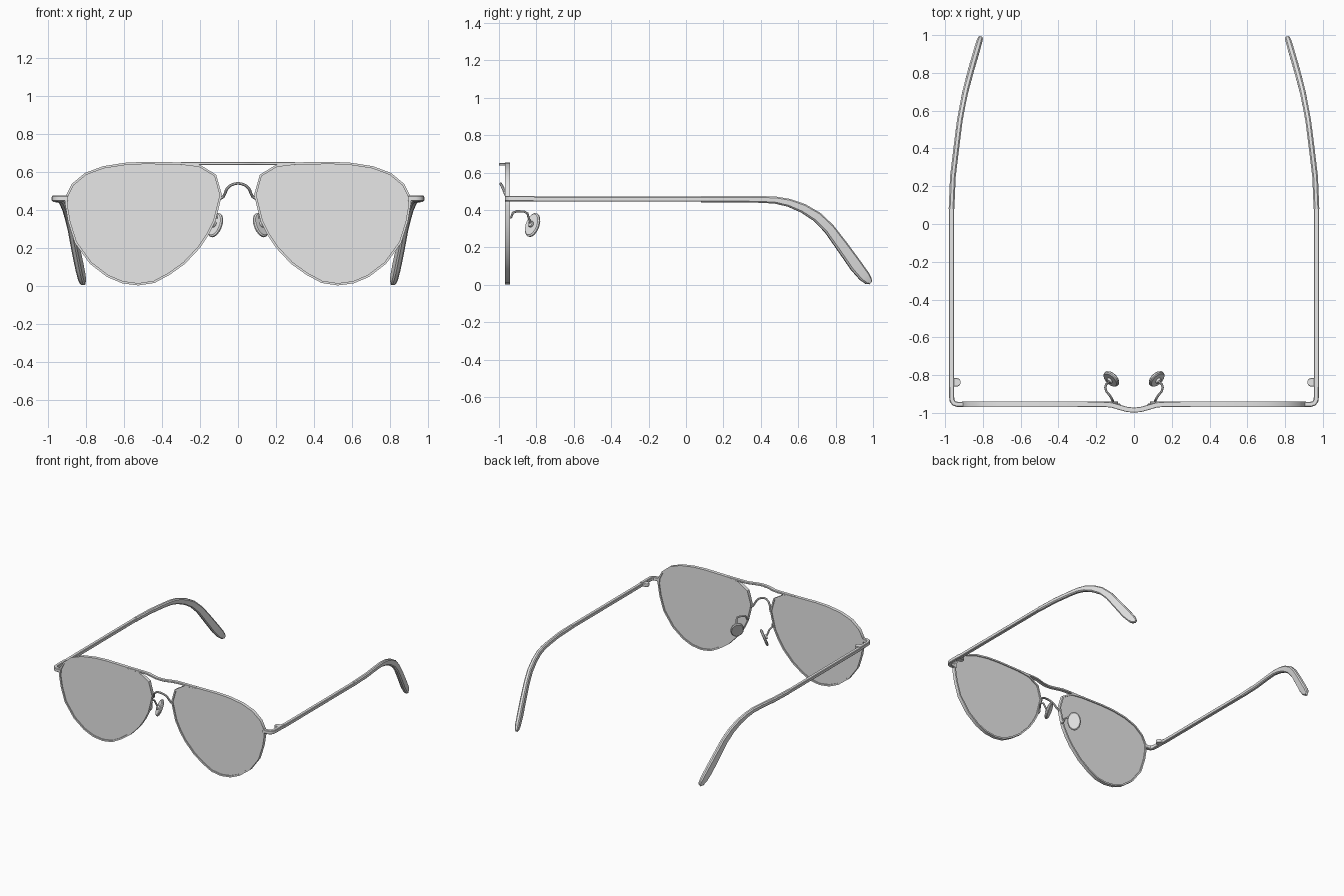
import bpy, bmesh, math
from mathutils import Vector, Matrix

if "Cube" in bpy.data.objects:
    bpy.data.objects.remove(bpy.data.objects["Cube"])

grey = bpy.data.materials.new("plain_grey")
grey.use_nodes = True
grey.diffuse_color = (0.8, 0.8, 0.8, 1)
grey.node_tree.nodes["Principled BSDF"].inputs["Base Color"].default_value = (0.8, 0.8, 0.8, 1)


def finish(name, bm, smooth=True):
    bmesh.ops.recalc_face_normals(bm, faces=bm.faces[:])
    mesh = bpy.data.meshes.new(name)
    bm.to_mesh(mesh)
    bm.free()
    mesh.materials.append(grey)
    ob = bpy.data.objects.new(name, mesh)
    bpy.context.collection.objects.link(ob)
    if smooth:
        bpy.ops.object.select_all(action='DESELECT')
        ob.select_set(True)
        bpy.context.view_layer.objects.active = ob
        bpy.ops.object.shade_smooth_by_angle(angle=math.radians(35))
    return ob


def section(w, h, chamfer):
    """Chamfered rectangle as 2D points."""
    a, b, c = w / 2, h / 2, chamfer * min(w, h)
    return [(a, c - b), (a, b - c), (a - c, b), (c - a, b),
            (-a, b - c), (-a, c - b), (c - a, -b), (a - c, -b)]


def sweep(name, path, sizes, chamfer=0.15, ref=(0, 0, 1)):
    """Sweep a chamfered box along a path; sizes is (w, h) or one per point."""
    pts = [Vector(p) for p in path]
    if not isinstance(sizes, list):
        sizes = [sizes] * len(pts)
    bm = bmesh.new()
    rings = []
    for i, p in enumerate(pts):
        before = (p - pts[i - 1]).normalized() if i else Vector()
        after = (pts[i + 1] - p).normalized() if i + 1 < len(pts) else Vector()
        t = (before + after).normalized()
        side = t.cross(Vector(ref)).normalized()
        up = side.cross(t)
        rings.append([bm.verts.new(p + side * u + up * v)
                      for u, v in section(*sizes[i], chamfer)])
    for r, q in zip(rings, rings[1:]):
        for k in range(8):
            bm.faces.new((r[k], r[k - 1], q[k - 1], q[k]))
    bm.faces.new(rings[0])
    bm.faces.new(rings[-1])
    return finish(name, bm)


def disc(name, centre, normal, long_axis, length, width, depth, chamfer):
    """Elliptical disc with a chamfered edge."""
    n = Vector(normal).normalized()
    s = n.cross(Vector(long_axis)).normalized()
    basis = Matrix((s, n.cross(s), n)).transposed().to_4x4()
    bm = bmesh.new()
    rings = []
    for z, k in ((-.5, 1 - chamfer), (-.2, 1), (.2, 1), (.5, 1 - chamfer)):
        rings.append([bm.verts.new((width / 2 * k * math.cos(a), length / 2 * k * math.sin(a), z * depth))
                      for a in (i * math.tau / 20 for i in range(20))])
    for r, q in zip(rings, rings[1:]):
        for k in range(20):
            bm.faces.new((r[k], r[k - 1], q[k - 1], q[k]))
    bm.faces.new(rings[0])
    bm.faces.new(rings[-1])
    bm.transform(Matrix.Translation(centre) @ basis)
    return finish(name, bm)


# Teardrop lens outline (x, z) for the +x side
OUTLINE = [(.20, .637), (.115, .585), (.085, .48), (.10, .415), (.12, .337), (.155, .268),
           (.20, .2), (.28, .115), (.36, .058), (.44, .015), (.525, .002), (.61, .013),
           (.69, .047), (.78, .116), (.86, .226), (.895, .337), (.91, .426), (.91, .468),
           (.875, .537), (.805, .595), (.71, .63), (.595, .648), (.49, .653), (.3, .65)]
RIM_FRONT, RIM_BACK, RIM_WIDTH = -.968, -.941, .012


def inset(points, d):
    """Move a closed outline inward by d."""
    out = []
    mid = Vector((.5, .35))
    for i, p in enumerate(points):
        p = Vector(p)
        t = (Vector(points[(i + 1) % len(points)]) - Vector(points[i - 1])).normalized()
        n = Vector((-t.y, t.x))
        out.append(p + n * (d if n.dot(mid - p) > 0 else -d))
    return out


def loop(bm, pts, side, y):
    return [bm.verts.new((side * x, y, z)) for x, z in pts]


def rim(name, side):
    bm = bmesh.new()
    inner = inset(OUTLINE, RIM_WIDTH)
    loops = [loop(bm, OUTLINE, side, RIM_FRONT), loop(bm, OUTLINE, side, RIM_BACK),
             loop(bm, inner, side, RIM_BACK), loop(bm, inner, side, RIM_FRONT)]
    for j in range(4):
        r, q = loops[j - 1], loops[j]
        for k in range(len(r)):
            bm.faces.new((r[k], r[k - 1], q[k - 1], q[k]))
    finish(name, bm)


def lens(name, side):
    bm = bmesh.new()
    pts = inset(OUTLINE, RIM_WIDTH * .7)
    r, q = loop(bm, pts, side, -.960), loop(bm, pts, side, -.949)
    for k in range(len(r)):
        bm.faces.new((r[k], r[k - 1], q[k - 1], q[k]))
    bm.faces.new(r)
    bm.faces.new(q)
    finish(name, bm, smooth=False)


def both_ways(half):
    """Mirror a half path that starts on the centre line."""
    return [(-x, y, z) for x, y, z in half[:0:-1]] + half


# Brow bar and arched bridge
sweep("brow_bar", both_ways([(0, -.985, .644), (.035, -.982, .644), (.075, -.971, .644),
                             (.12, -.958, .644), (.16, -.955, .644), (.3, -.955, .644)]),
      (.027, .014))
sweep("nose_bridge", both_ways([(0, -.991, .54), (.02, -.989, .537), (.042, -.983, .527),
                                (.06, -.975, .508), (.069, -.966, .485), (.078, -.958, .468),
                                (.095, -.955, .458)]),
      (.014, .014), chamfer=.28)

for label, s in (("left", 1), ("right", -1)):
    rim(label + "_rim", s)
    lens(label + "_lens", s)

    # Corner end piece running from the rim into the temple
    sweep(label + "_end_piece",
          [(s * x, y, .461) for x, y in ((.895, -.955), (.935, -.955), (.953, -.949),
                                         (.963, -.935), (.966, -.91), (.966, -.81))],
          (.027, .029))
    # Hinge lug with a rounded inner end
    sweep(label + "_hinge",
          [(s * x, -.838, .458) for x in (.965, .935, .925, .919)],
          [(.044, .026), (.044, .026), (.036, .026), (.018, .024)], chamfer=.1)
    # Straight temple
    sweep(label + "_temple", [(s * .966, -.815, .458), (s * .966, .12, .458)], (.028, .027))

    # Ear tip sleeve: curves inward and down, widening towards a rounded end
    sweep(label + "_ear_tip",
          [(s * .966, .08, .458), (s * .959, .25, .458), (s * .941, .4, .457),
           (s * .931, .48, .453), (s * .922, .55, .439), (s * .908, .625, .41),
           (s * .893, .70, .364), (s * .876, .765, .3), (s * .857, .835, .205),
           (s * .835, .91, .1), (s * .823, .953, .046), (s * .816, .975, .022), (s * .812, .987, .012)],
          [(.030, .034), (.030, .035), (.030, .036), (.030, .038), (.030, .043), (.030, .049),
           (.031, .054), (.032, .058), (.033, .064), (.033, .068), (.031, .06), (.027, .044), (.018, .022)],
          chamfer=.25)

    # Nose pad, its mounting boss and wire arm
    centre, normal = Vector((s * .12, -.82, .32)), Vector((s * -.66, .66, -.36))
    axis = (s * -.04, .035, .12)
    disc(label + "_nose_pad", centre, normal, axis, .135, .098, .02, .12)
    disc(label + "_pad_boss", centre - normal * .014, normal, axis, .034, .034, .016, .1)
    sweep(label + "_pad_arm",
          [(s * x, y, z) for x, y, z in ((.112, -.95, .357), (.113, -.934, .362), (.117, -.926, .385),
                                         (.128, -.908, .393), (.147, -.885, .393), (.152, -.865, .392),
                                         (.147, -.848, .382), (.139, -.84, .355), (.13, -.831, .328))],
          (.012, .012), chamfer=.28, ref=(1, 0, 0))
